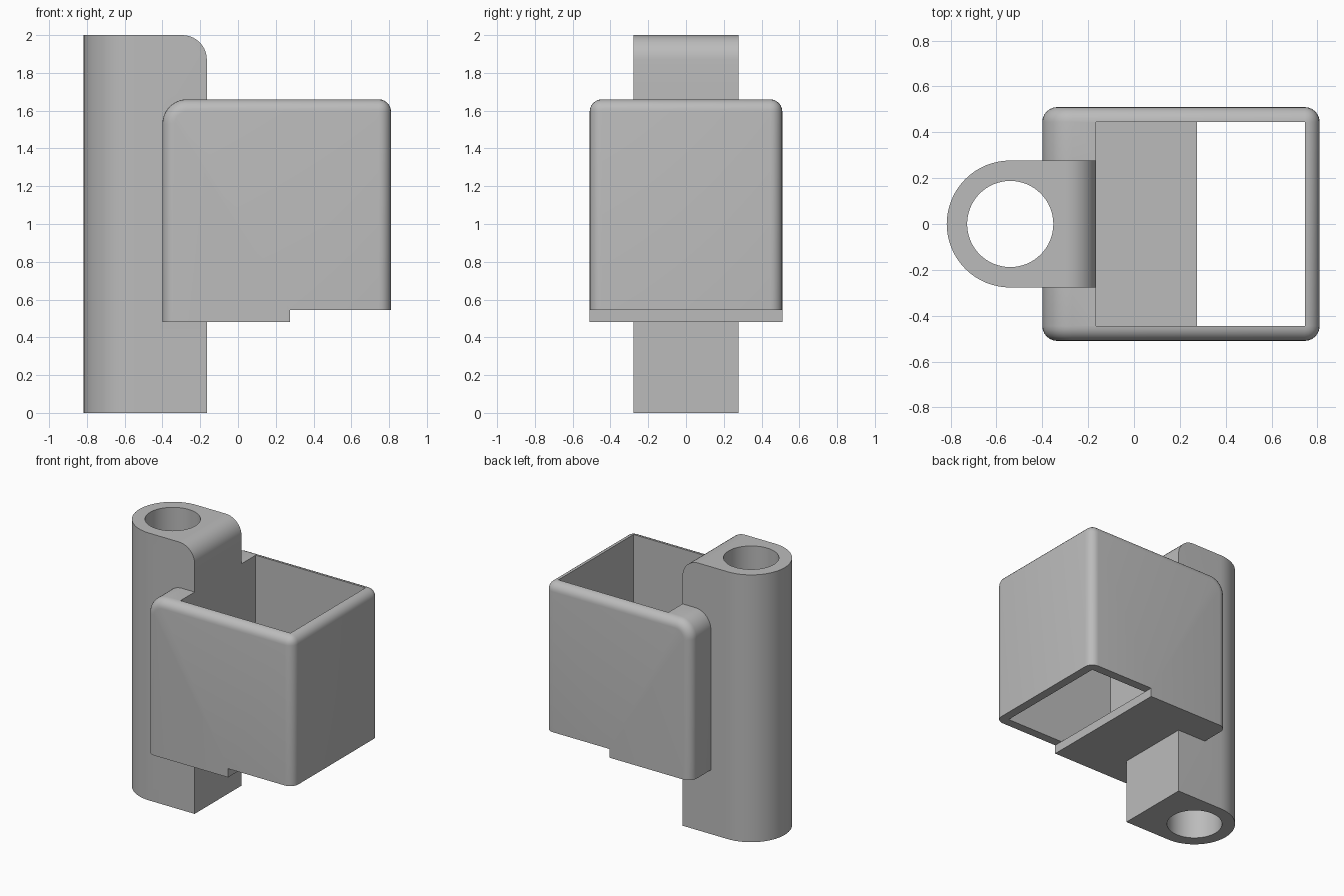
import bpy, bmesh, math
from mathutils import Vector

cube = bpy.data.objects.get("Cube")
if cube:
    bpy.data.objects.remove(cube, do_unlink=True)

grey = bpy.data.materials.new("plain grey")
grey.use_nodes = True
colour = (0.5, 0.5, 0.5, 1)
grey.diffuse_color = colour
grey.node_tree.nodes["Principled BSDF"].inputs["Base Color"].default_value = colour


def make_object(name, bm):
    bmesh.ops.recalc_face_normals(bm, faces=bm.faces)
    mesh = bpy.data.meshes.new(name)
    bm.to_mesh(mesh)
    bm.free()
    mesh.materials.append(grey)
    obj = bpy.data.objects.new(name, mesh)
    bpy.context.collection.objects.link(obj)
    return obj


def prism(points, offset):
    """Extrude a closed outline along the offset vector."""
    bm = bmesh.new()
    face = bm.faces.new([bm.verts.new(p) for p in points])
    ext = bmesh.ops.extrude_face_region(bm, geom=[face])["geom"]
    moved = [v for v in ext if isinstance(v, bmesh.types.BMVert)]
    bmesh.ops.translate(bm, verts=moved, vec=Vector(offset))
    return bm


def round_edges(bm, test, radius, segments):
    edges = [e for e in bm.edges if test(*(v.co for v in e.verts))]
    bmesh.ops.bevel(bm, geom=edges, offset=radius, segments=segments,
                    profile=0.5, affect='EDGES', clamp_overlap=True)


def boolean(target, other, operation):
    mod = target.modifiers.new(operation, 'BOOLEAN')
    mod.operation, mod.solver, mod.object = operation, 'EXACT', other
    bpy.ops.object.select_all(action='DESELECT')
    bpy.context.view_layer.objects.active = target
    target.select_set(True)
    bpy.ops.object.modifier_apply(modifier=mod.name)
    bpy.data.objects.remove(other, do_unlink=True)


LEFT, RIGHT, HALF = -0.40, 0.81, 0.51      # housing extents
BOTTOM, STEP, TOP = 0.48, 0.545, 1.66
WALL, LEDGE = -0.165, 0.275                # thick wall face, floor edge
AXIS, OUTER, BORE = -0.54, 0.277, 0.188    # post
HEIGHT, BIG, SMALL = 2.0, 0.13, 0.065      # post height, fillet radii

# Housing block with a large fillet on one top edge and small ones elsewhere
bm = prism([(LEFT, -HALF, BOTTOM), (RIGHT, -HALF, BOTTOM),
            (RIGHT, -HALF, TOP), (LEFT, -HALF, TOP)], (0, 2 * HALF, 0))
round_edges(bm, lambda a, b: all(c.x < LEFT + .01 and c.z > TOP - .01 for c in (a, b)), BIG, 10)


def outer_edge(a, b):
    side = abs(a.y - b.y) < .01 and not (a.z < BOTTOM + .01 and b.z < BOTTOM + .01)
    far_top = min(a.x, b.x) > RIGHT - .01 and min(a.z, b.z) > TOP - .01
    return side or far_top


round_edges(bm, outer_edge, SMALL, 6)
housing = make_object("holder", bm)

# Raised underside beyond the floor plate
step = prism([(LEDGE, -1, 0), (1, -1, 0), (1, -1, STEP), (LEDGE, -1, STEP)], (0, 2, 0))
boolean(housing, make_object("step_cutter", step), 'DIFFERENCE')

# Square pocket, open above and partly open below
pocket = [(WALL, STEP), (LEDGE, STEP), (LEDGE, 0.3), (0.745, 0.3), (0.745, 2), (WALL, 2)]
cutter = prism([(x, -0.444, z) for x, z in pocket], (0, 0.888, 0))
boolean(housing, make_object("pocket_cutter", cutter), 'DIFFERENCE')

# Round-backed post with a filleted top edge
arc = [math.pi * (0.5 + i / 32) for i in range(33)]
outline = [(AXIS + OUTER * math.cos(a), OUTER * math.sin(a), 0) for a in arc]
outline += [(WALL, -OUTER, 0), (WALL, OUTER, 0)]
bm = prism(outline, (0, 0, HEIGHT))
round_edges(bm, lambda a, b: all(c.x > WALL - .01 and c.z > HEIGHT - .01 for c in (a, b)), BIG, 10)
boolean(housing, make_object("post", bm), 'UNION')

# Through bore
ring = [math.tau * i / 64 for i in range(64)]
bore = prism([(AXIS + BORE * math.cos(a), BORE * math.sin(a), -0.1) for a in ring], (0, 0, 2.2))
boolean(housing, make_object("bore_cutter", bore), 'DIFFERENCE')

bpy.ops.object.select_all(action='DESELECT')
housing.select_set(True)
bpy.context.view_layer.objects.active = housing
bpy.ops.object.shade_smooth_by_angle(angle=math.radians(30))
